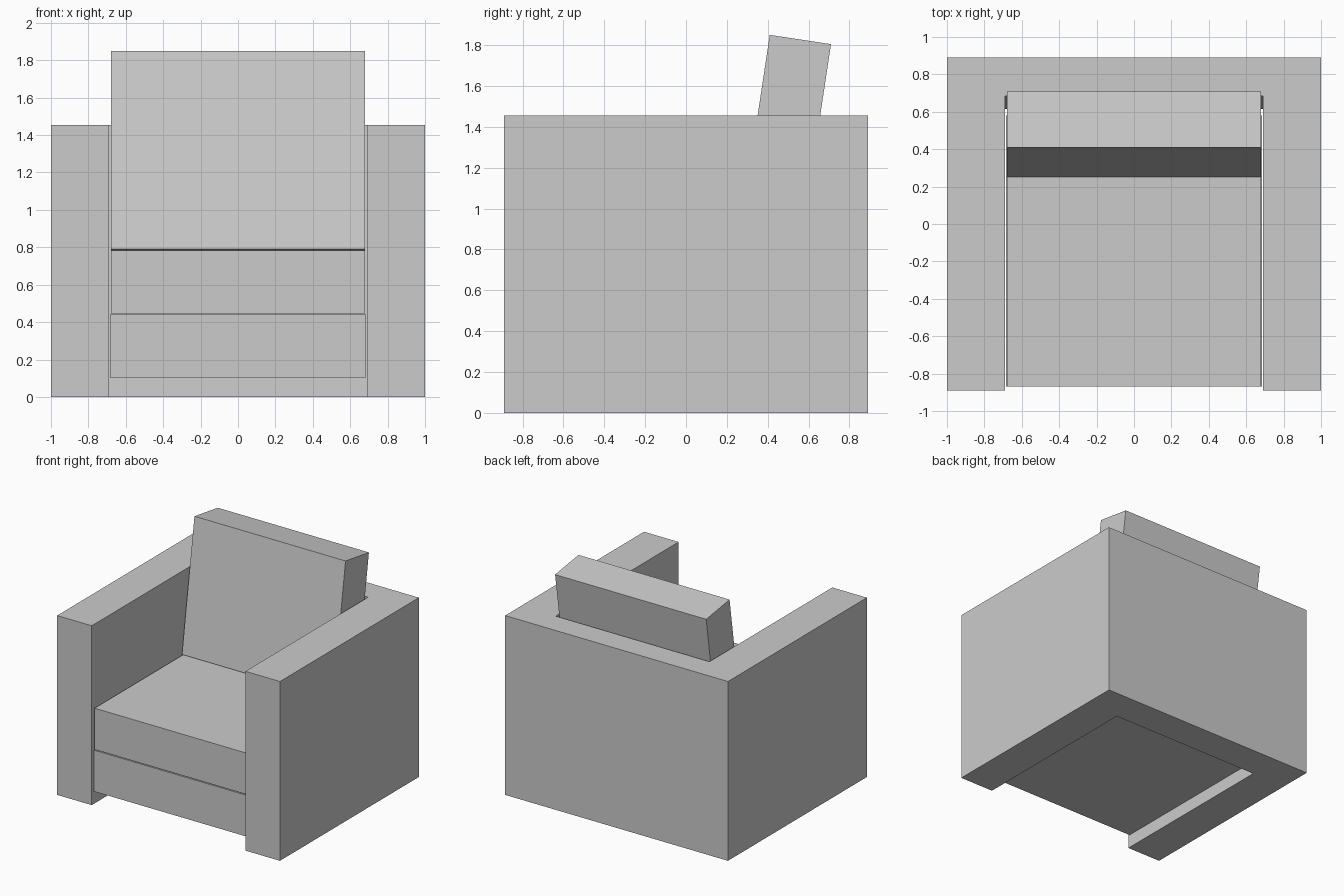
import bpy
import bmesh
from math import atan2
from mathutils import Matrix, Vector

default = bpy.data.objects.get("Cube")
if default:
    bpy.data.objects.remove(default, do_unlink=True)

grey = bpy.data.materials.new("light_grey_fabric")
grey.use_nodes = True
colour = (0.6, 0.6, 0.6, 1.0)
grey.diffuse_color = colour
for node in grey.node_tree.nodes:
    if node.type == 'BSDF_PRINCIPLED':
        node.inputs["Base Color"].default_value = colour


def add_object(name, bm):
    bmesh.ops.recalc_face_normals(bm, faces=bm.faces)
    mesh = bpy.data.meshes.new(name)
    bm.to_mesh(mesh)
    bm.free()
    mesh.materials.append(grey)
    obj = bpy.data.objects.new(name, mesh)
    bpy.context.collection.objects.link(obj)
    return obj


def box(name, low, high):
    low, high = Vector(low), Vector(high)
    bm = bmesh.new()
    bmesh.ops.create_cube(bm, size=1)
    bmesh.ops.scale(bm, vec=high - low, verts=bm.verts)
    bmesh.ops.translate(bm, vec=(low + high) / 2, verts=bm.verts)
    return add_object(name, bm)


# U-shaped shell: two arms joined by the back panel
WIDTH, DEPTH, HEIGHT = 1.0, 0.89, 1.455
INNER, BACK_LOW, BACK_HIGH = 0.69, 0.615, 0.685
half = [(INNER, BACK_LOW), (INNER, -DEPTH), (WIDTH, -DEPTH), (WIDTH, DEPTH)]
outline = half + [(-x, y) for x, y in reversed(half)]
bm = bmesh.new()
floor = bm.faces.new([bm.verts.new((x, y, 0)) for x, y in outline])
raised = bmesh.ops.extrude_face_region(bm, geom=[floor])["geom"]
for v in (g for g in raised if isinstance(g, bmesh.types.BMVert)):
    v.co.z = HEIGHT
    # The inside of the back panel leans backwards
    if abs(v.co.y - BACK_LOW) < 0.001:
        v.co.y = BACK_HIGH
add_object("arm_and_back_shell", bm)

# Seat base and loose seat cushion
box("seat_base", (-0.685, -0.87, 0.105), (0.685, 0.58, 0.44))
box("seat_cushion", (-0.678, -0.87, 0.447), (0.678, 0.58, 0.782))

# Back cushion, built upright at its lower front edge and then leaned back
back_cushion = box("back_cushion", (-0.678, 0, 0), (0.678, 0.303, 1.072))
lean = atan2(0.16, 1.06)
back_cushion.data.transform(
    Matrix.Translation((0, 0.25, 0.79)) @ Matrix.Rotation(-lean, 4, 'X'))
